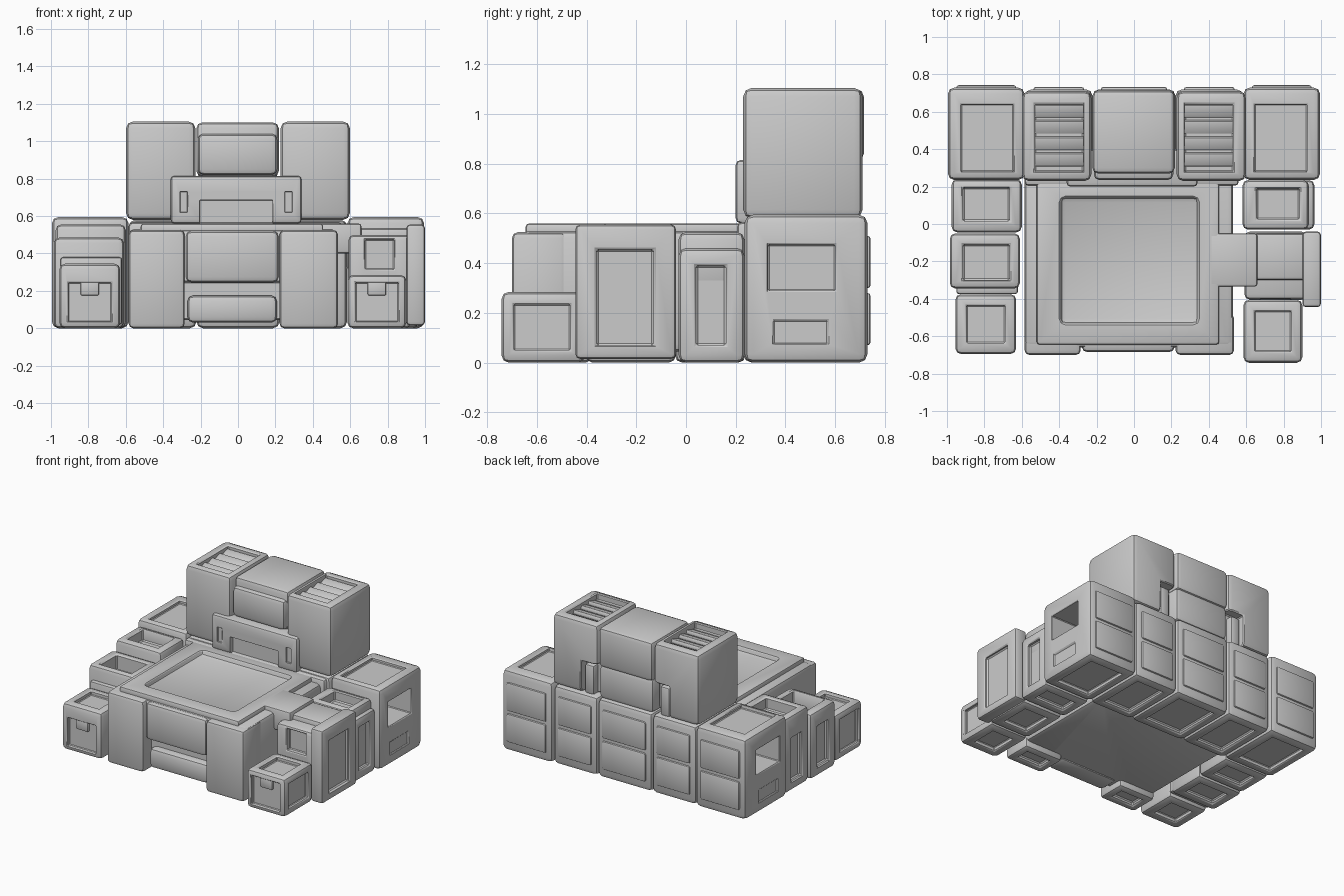
import bpy, bmesh
from mathutils import Vector, Matrix

if "Cube" in bpy.data.objects:
    bpy.data.objects.remove(bpy.data.objects["Cube"])


def box_mesh(name, lo, hi, bevel=0.0, tilt=0.0):
    bm = bmesh.new()
    bmesh.ops.create_cube(bm, size=1)
    lo, hi = Vector(lo), Vector(hi)
    size = hi - lo
    for v in bm.verts:
        v.co = Vector([v.co[i] * size[i] for i in range(3)])
    if bevel:
        bmesh.ops.bevel(bm, geom=bm.edges[:], offset=bevel, segments=2,
                        profile=0.5, affect='EDGES', clamp_overlap=True)
    bmesh.ops.transform(bm, verts=bm.verts, matrix=Matrix.Translation((lo + hi) / 2) @ Matrix.Rotation(tilt, 4, 'X'))
    me = bpy.data.meshes.new(name)
    bm.to_mesh(me)
    bm.free()
    ob = bpy.data.objects.new(name, me)
    bpy.context.collection.objects.link(ob)
    return ob


def block(name, x, y, z, cuts=(), bevel=0.03, tilt=0.0, cut_bevel=0.0):
    """Rounded block; each cut is ((x0,x1),(y0,y1),(z0,z1)) carved out of it."""
    ob = box_mesh(name, (x[0], y[0], z[0]), (x[1], y[1], z[1]), bevel, tilt)
    cutters = []
    for c in cuts:
        cut = box_mesh(name + "_cutter", [a[0] for a in c], [a[1] for a in c], cut_bevel)
        cut.hide_render = True
        cutters.append(cut)
        m = ob.modifiers.new("panel", 'BOOLEAN')
        m.operation, m.solver, m.object = 'DIFFERENCE', 'EXACT', cut
    if cuts:
        b = ob.modifiers.new("soft_rim", 'BEVEL')
        b.width, b.segments, b.limit_method, b.angle_limit = 0.008, 1, 'ANGLE', 1.0
    bpy.context.view_layer.objects.active = ob
    bpy.ops.object.select_all(action='DESELECT')
    ob.select_set(True)
    for m in list(ob.modifiers):
        bpy.ops.object.modifier_apply(modifier=m.name)
    bpy.ops.object.shade_smooth_by_angle(angle=0.6)
    for c in cutters:
        bpy.data.objects.remove(c)
    return ob


def under(x, y, m=0.07, d=0.03):
    """Recess in the underside."""
    return ((x[0] + m, x[1] - m), (y[0] + m, y[1] - m), (-0.1, d))


def top(x, y, z, d, m=0.06):
    """Recess in the top."""
    return ((x[0] + m, x[1] - m), (y[0] + m, y[1] - m), (z - d, z + 0.1))


def side(s, face, y, z, d):
    """Recess in the outward side face at |x| = face."""
    a, b = sorted((s * (face - d), s * (face + 0.1)))
    return ((a, b), y, z)


def span(s, a, b):
    return tuple(sorted((s * a, s * b)))


def back_pads(name, x, y):
    """Shallow bulges on the rear wall."""
    for z in ((0.07, 0.28), (0.3, 0.51)):
        block(name, (x[0] + 0.045, x[1] - 0.045), (y - 0.06, y + 0.012), z, bevel=0.012)


for s, tag in ((-1, "left"), (1, "right")):
    # rear corner blocks with side windows
    x, y = span(s, 0.585, 0.995), (0.235, 0.73)
    block(tag + "_rear_corner", x, y, (0, 0.595), [
        (span(s, 0.645, 0.925), (0.28, 0.64), (0.57, 0.8)), under(x, y),
        side(s, 0.995, (0.33, 0.6), (0.29, 0.475), 0.28),
        side(s, 0.995, (0.35, 0.57), (0.075, 0.17), 0.01)], 0.035)
    back_pads(tag + "_corner_back_pad", x, 0.73)
    # inner rear blocks
    x, y = span(s, 0.222, 0.583), (0.23, 0.72)
    block(tag + "_rear_block", x, y, (0, 0.58), [under(x, y)], 0.035)
    back_pads(tag + "_rear_back_pad", x, 0.72)
    # towers with roof vents and a stepped notch at the back
    x = span(s, 0.228, 0.598)
    block(tag + "_tower", x, (0.23, 0.71), (0.58, 1.105),
          [(span(s, 0.27, 0.53), (0.28, 0.64), (1.055, 1.3)),
           (span(s, 0.1, 0.36), (0.64, 0.9), (0.4, 0.815))], 0.035)
    block(tag + "_notch_bracket", span(s, 0.27, 0.345), (0.6, 0.69), (0.575, 0.79), bevel=0.015)
    for i in range(4):
        yc = 0.345 + i * 0.087
        block(tag + "_vent_slat", span(s, 0.265, 0.535), (yc - 0.036, yc + 0.036),
              (1.045, 1.075), bevel=0.008, tilt=0.3)

# centre of the rear rows
x, y = (-0.222, 0.222), (0.23, 0.72)
block("rear_centre_block", x, y, (0, 0.58), [under(x, y)], 0.035)
back_pads("rear_centre_pad", x, 0.72)
block("upper_centre_block", (-0.222, 0.218), (0.27, 0.715), (0.81, 1.1))
block("upper_centre_lip", (-0.215, 0.21), (0.235, 0.6), (0.82, 1.04))
block("lower_centre_block", (-0.222, 0.218), (0.3, 0.705), (0.575, 0.825))

# console arch on the front of the towers
block("front_arch", (-0.36, 0.34), (0.2, 0.4), (0.56, 0.815),
      [((-0.205, 0.185), (0.1, 0.235), (0.5, 0.685)),
       ((-0.31, -0.27), (0.1, 0.212), (0.62, 0.73)),
       ((0.25, 0.29), (0.1, 0.212), (0.62, 0.73))], 0.02)

# main deck
block("deck_body", (-0.585, 0.53), (-0.66, 0.3), (0.045, 0.53),
      [((-0.31, 0.25), (-0.9, -0.6), (-0.1, 0.25)),
       ((-0.38, 0.33), (-0.52, 0.13), (0.515, 0.8))])
block("deck_slab", (-0.52, 0.455), (-0.645, 0.235), (0.5, 0.56),
      [((-0.395, 0.345), (-0.535, 0.145), (0.525, 0.8))], 0.015, cut_bevel=0.03)
for name, x in (("left_front_leg", (-0.585, -0.285)), ("right_front_leg", (0.222, 0.535))):
    y = (-0.7, -0.48)
    block(name, x, y, (0, 0.525), [under(x, y, 0.06)], bevel=0.025)
block("front_header", (-0.28, 0.218), (-0.685, -0.55), (0.245, 0.52))
block("front_lower_panel", (-0.27, 0.208), (-0.655, -0.5), (0.03, 0.175))
block("rear_deck_strip", (-0.585, 0.56), (0.205, 0.32), (0.4, 0.565), bevel=0.02)

# left stepped bins
x, y = (-0.975, -0.6), (-0.045, 0.24)
block("left_rear_bin", x, y, (0, 0.555),
      [((-0.915, -0.665), (0.015, 0.195), (0.47, 0.8)), under(x, y),
       side(-1, 0.975, (0.04, 0.16), (0.07, 0.39), 0.03)])
x, y = (-0.985, -0.61), (-0.345, -0.05)
block("left_middle_bin", x, y, (0, 0.485),
      [((-0.915, -0.665), (-0.3, -0.11), (0.37, 0.8)), under(x, y),
       side(-1, 0.985, (-0.26, -0.13), (0.07, 0.37), 0.03)])
block("left_bin_lip", (-0.95, -0.62), (-0.375, -0.315), (0.02, 0.38), bevel=0.015)


# low front boxes with a drawer face and pull tab
def front_box(name, x, y, h, s):
    face = abs(x[0]) if s < 0 else x[1]
    c = (x[0] + x[1]) / 2
    block(name, x, y, (0, h), [
        top(x, y, h, 0.03), under(x, y),
        ((c - 0.115, c + 0.115), (y[0] - 0.1, y[0] + 0.025), (0.035, 0.245)),
        side(s, face, (y[0] + 0.05, y[1] - 0.06), (0.05, h - 0.05), 0.025)])
    block(name + "_pull", (c - 0.05, c + 0.05), (y[0] + 0.005, y[0] + 0.05),
          (0.175, 0.255), bevel=0.01)


front_box("left_front_box", (-0.955, -0.63), (-0.695, -0.375), 0.345, -1)
front_box("right_front_box", (0.585, 0.9), (-0.742, -0.405), 0.285, 1)

# right side modules
x, y = (0.585, 0.965), (-0.03, 0.235)
block("right_rear_module", x, y, (0, 0.46), [
    side(1, 0.965, (0.04, 0.16), (0.07, 0.39), 0.03), under(x, y),
    ((0.655, 0.885), (0.025, 0.19), (0.445, 0.8))])
block("right_rear_tray", (0.58, 0.935), (-0.03, 0.235), (0.3, 0.525),
      [((0.655, 0.885), (0.025, 0.19), (0.45, 0.8))])
x, y = (0.59, 0.925), (-0.405, -0.04)
block("right_middle_module", x, y, (0, 0.5), [
    ((0.68, 0.835), (-0.6, -0.365), (0.315, 0.475)), under(x, y)])
block("right_middle_cap", (0.64, 0.925), (-0.3, -0.05), (0.42, 0.535), bevel=0.02)
block("right_side_plate", (0.9, 1.0), (-0.445, -0.04), (0.015, 0.555),
      [side(1, 1.0, (-0.36, -0.13), (0.07, 0.455), 0.025)], 0.02)
block("deck_bridge", (0.4, 0.66), (-0.335, -0.05), (0.4, 0.56), bevel=0.015)
